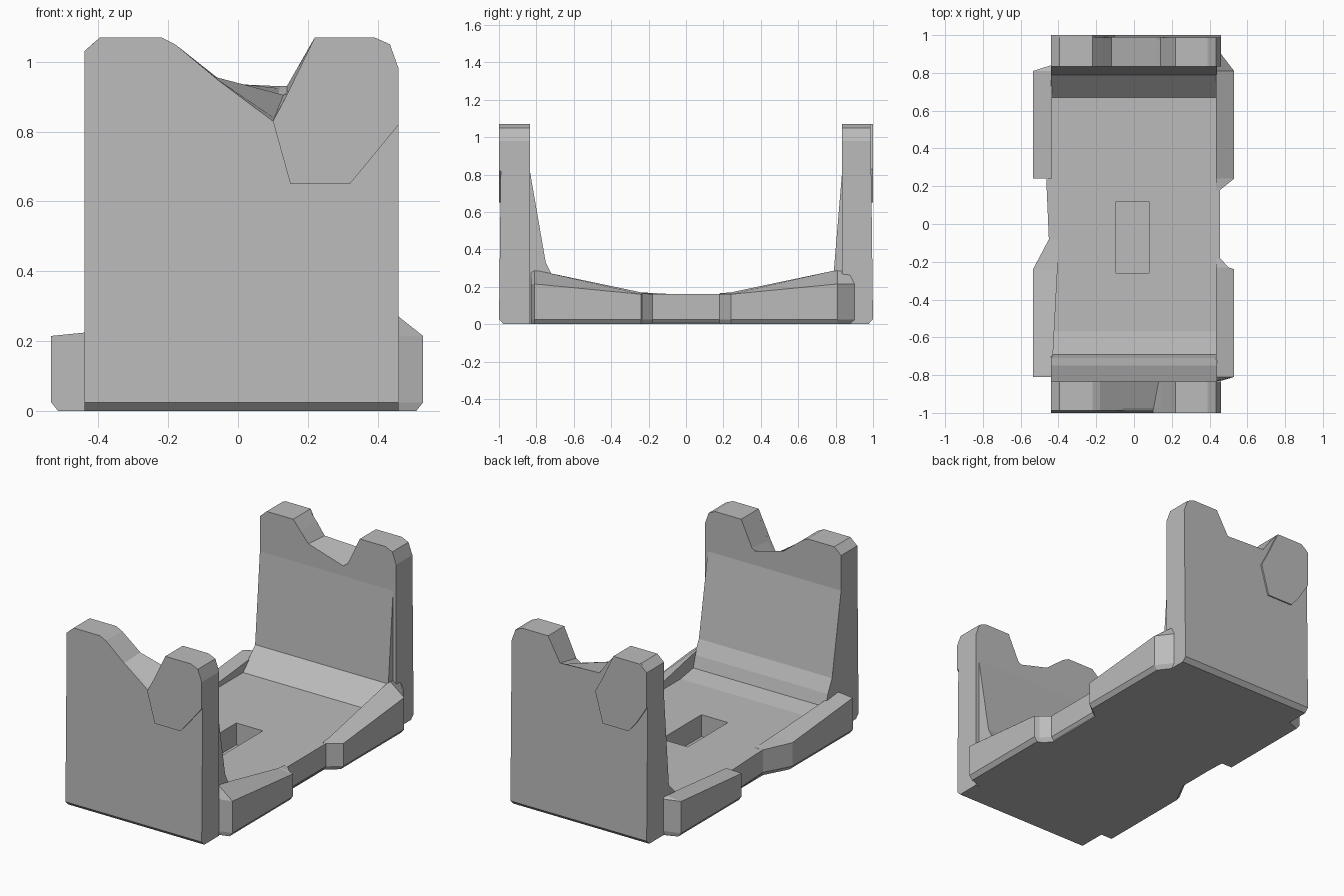
import bpy, bmesh

if "Cube" in bpy.data.objects:
    bpy.data.objects.remove(bpy.data.objects["Cube"])

gray = bpy.data.materials.new("plain_gray")
gray.diffuse_color = (0.5, 0.5, 0.5, 1)
gray.use_nodes = True
gray.node_tree.nodes["Principled BSDF"].inputs["Base Color"].default_value = gray.diffuse_color


def loft(name, rings):
    """Closed solid through equal-length rings of 3D points."""
    bm = bmesh.new()
    vs = [[bm.verts.new(p) for p in r] for r in rings]
    n = len(rings[0])
    for a, b in zip(vs, vs[1:]):
        for i in range(n):
            j = (i + 1) % n
            bm.faces.new((a[i], a[j], b[j], b[i]))
    bm.faces.new(vs[0][::-1])
    bm.faces.new(vs[-1])
    bmesh.ops.recalc_face_normals(bm, faces=bm.faces)
    me = bpy.data.meshes.new(name)
    bm.to_mesh(me)
    bm.free()
    ob = bpy.data.objects.new(name, me)
    bpy.context.collection.objects.link(ob)
    me.materials.append(gray)
    return ob


# Base deck: side profile (y, z) with the ramps climbing to both end walls
deck = [(-.84, 0), (.84, 0), (.84, .82), (.835, .82), (.79, .28), (.67, .16),
        (-.57, .16), (-.69, .18), (-.71, .25), (-.75, .33), (-.835, .82), (-.84, .82)]
base = loft("base_deck", [[(x, y, z) for y, z in deck] for x in (-.44, .44)])

# Blind rectangular pocket in the deck
pocket = [(-.095, -.26), (.08, -.26), (.08, .12), (-.095, .12)]
cutter = loft("pocket_cutter", [[(x, y, z) for x, y in pocket] for z in (.03, .3)])
cutter.hide_render = True
cutter.display_type = 'WIRE'
cut = base.modifiers.new("pocket", 'BOOLEAN')
cut.operation = 'DIFFERENCE'
cut.solver = 'EXACT'
cut.object = cutter


# End walls: outer outline blended to an inner outline, chamfered bottom edge
def wall(name, s, notch_out, notch_in):
    def outline(notch, foot):
        return ([(-.44, foot), (.46, foot), (.46, .98), (.435, 1.05), (.39, 1.07), (.22, 1.07)]
                + notch + [(-.22, 1.07), (-.395, 1.07), (-.44, 1.03)])
    mid = [(a[0] * .88 + b[0] * .12, a[1] * .88 + b[1] * .12)
           for a, b in zip(notch_out, notch_in)]
    outer = [(x, s * (1 - .012 * z), z) for x, z in outline(notch_out, .025)]
    middle = [(x, s * .975, z) for x, z in outline(mid, 0)]
    inner = [(x, s * .835, z) for x, z in outline(notch_in, 0)]
    loft(name, [outer, middle, inner])


wall("front_wall", -1,
     [(.14, .905), (.10, .83), (-.06, .95), (-.18, 1.05)],
     [(.15, .92), (.13, .905), (-.06, .955), (-.18, 1.05)])
wall("back_wall", 1,
     [(.14, .93), (.12, .93), (-.12, .94), (-.17, 1.01)],
     [(.14, .90), (.11, .88), (-.12, .95), (-.17, 1.01)])

# Slightly raised facets on the outside of one post of each wall
facet = [(.10, .83), (.14, .905), (.22, 1.07), (.39, 1.07), (.435, 1.05),
         (.46, .98), (.46, .82), (.37, .71), (.32, .65), (.15, .65)]
for name, s in (("front_post_facet", -1), ("back_post_facet", 1)):
    pts = [(x if s < 0 else -min(x, .44), z) for x, z in facet]
    if s > 0:
        pts = [(min(x, -.14) if z > .9 else x, z) for x, z in pts]
        pts[4], pts[5] = (-.41, 1.057), (-.44, 1.03)
    loft(name, [[(x, s * y, z) for x, z in pts] for y in (1.0, .98)])


# Side rails: sections along y given as (y, outer x, outer top, inner top, inner x)
def rail(name, s, sections):
    loft(name, [[(s * xi, y, 0), (s * (xo - .02), y, 0), (s * xo, y, .025),
                 (s * xo, y, zo), (s * xi, y, zi)] for y, xo, zo, zi, xi in sections])


rail("right_back_rail", 1, [(.18, .455, .16, .165, .435), (.24, .53, .16, .17, .435),
                            (.81, .53, .215, .29, .435), (.90, .461, .215, .28, .435)])
rail("right_front_rail", 1, [(-.18, .455, .16, .165, .435), (-.23, .50, .165, .17, .435),
                             (-.24, .53, .16, .17, .435), (-.81, .53, .215, .29, .435),
                             (-.83, .461, .215, .28, .435)])
rail("left_back_rail", -1, [(.24, .535, .165, .17, .435), (.81, .535, .215, .225, .435),
                            (.84, .441, .215, .225, .435)])
rail("left_front_rail", -1, [(-.08, .45, .16, .161, .40), (-.24, .535, .165, .17, .405),
                             (-.81, .535, .215, .225, .435)])

# Narrow waist edges between the rails
rail("right_waist", 1, [(-.19, .455, .161, .161, .435), (.19, .455, .161, .161, .435)])
rail("left_waist", -1, [(-.1, .45, .161, .161, .435), (.25, .465, .161, .161, .435)])
